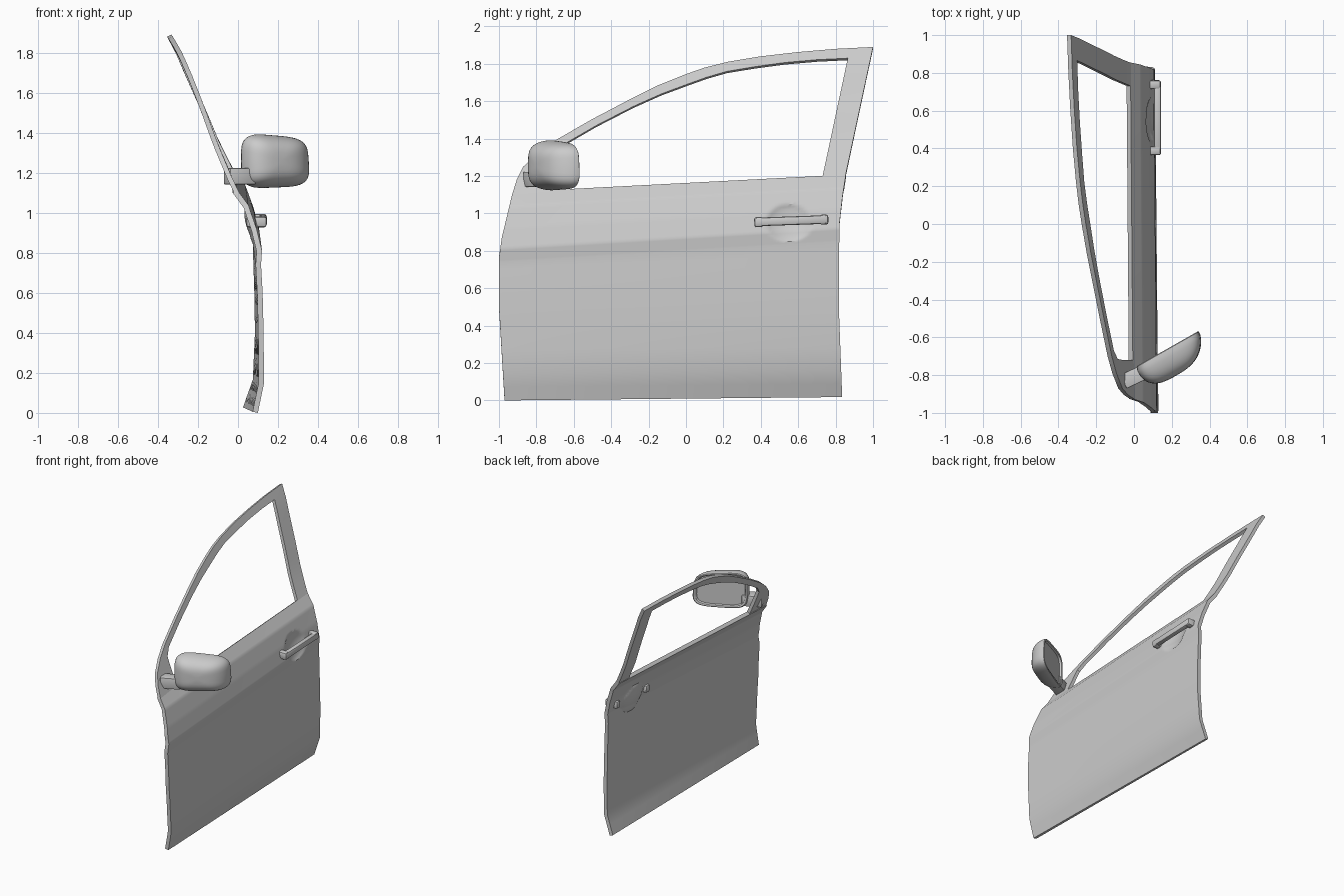
import bpy, bmesh, math
from mathutils import Vector, Matrix

if "Cube" in bpy.data.objects:
    bpy.data.objects.remove(bpy.data.objects["Cube"])

def interp(pts, t):
    """Piecewise linear lookup in sorted (t, value) pairs."""
    if t <= pts[0][0]:
        return pts[0][1]
    for (a, va), (b, vb) in zip(pts, pts[1:]):
        if t <= b:
            return va + (vb - va) * (t - a) / (b - a)
    return pts[-1][1]

def belt(y):
    return 1.163 + 0.052 * y

def levels(y):
    """Outer skin section at station y: (z, x) from sill to roof."""
    s, lo, up, b = y + 1, 0.80 + 0.06 * y, 0.87 + 0.06 * y, belt(y)
    return [(0.01 * s, 0.10 - 0.019 * s), (0.155 + 0.008 * y, 0.13 - 0.008 * s),
            (0.40, 0.128 - 0.001 * s), (0.6, 0.123), (lo, 0.115), (up, 0.12),
            (up + 0.36 * (b - up), 0.093), (up + 0.75 * (b - up), 0.052), (b, -0.004),
            (1.35, -0.105 + 0.015 * s), (1.52, -0.165 + 0.009 * s), (1.70, -0.228),
            (1.80, -0.27), (1.89, -0.317)]

def skin_x(y, z):
    x = interp(levels(y), z) - 0.008 * (y + 1)
    r2 = ((y - 0.55) / 0.12) ** 2 + ((z - 0.95) / 0.10) ** 2   # handle bowl
    return x - 0.03 * (1 - r2) ** 0.8 if r2 < 1 else x

def shade(ob, angle):
    bpy.ops.object.select_all(action='DESELECT')
    ob.select_set(True)
    bpy.context.view_layer.objects.active = ob
    for m in list(ob.modifiers):
        bpy.ops.object.modifier_apply(modifier=m.name)
    bpy.ops.object.shade_smooth_by_angle(angle=math.radians(angle))

def make(name, verts, faces, angle=30, thickness=0, fix=False):
    me = bpy.data.meshes.new(name)
    me.from_pydata([tuple(v) for v in verts], [], faces)
    if fix:
        bm = bmesh.new()
        bm.from_mesh(me)
        bmesh.ops.recalc_face_normals(bm, faces=bm.faces)
        bm.to_mesh(me)
        bm.free()
    ob = bpy.data.objects.new(name, me)
    bpy.context.collection.objects.link(ob)
    if thickness:
        m = ob.modifiers.new("thickness", 'SOLIDIFY')
        m.thickness, m.offset = thickness, -1
    shade(ob, angle)

def box(name, loc, size, rot=(0, 0, 0), bevel=0.008):
    bpy.ops.mesh.primitive_cube_add(size=1, location=loc, rotation=rot)
    ob = bpy.context.object
    ob.name, ob.scale = name, size
    bpy.ops.object.transform_apply(location=False, rotation=False, scale=True)
    m = ob.modifiers.new("bevel", 'BEVEL')
    m.width, m.segments = bevel, 2
    shade(ob, 35)

# Door panel: grid between the front and rear edges, from sill to belt line
front = [(0, -0.97), (0.5, -1.0), (0.76, -1.0), (0.87, -0.985), (1.1, -0.93), (1.2, -0.9)]
rear = [(0.02, 0.835), (0.5, 0.817), (0.94, 0.82), (1.1, 0.838), (1.21, 0.855)]
rows = [0, 0.5, 1, 1.5, 2, 2.5, 3, 3.5, 3.75]
rows += [4 + i / 8 for i in range(8)] + [5 + 3 * i / 24 for i in range(25)]
cols = [0.03 * i for i in range(25)] + [0.73 + 0.009 * i for i in range(31)]
verts = []
for k in rows:
    for u in cols:
        y = -1 + 1.83 * u
        for _ in range(5):
            lv = levels(y)
            i = min(int(k), 7)
            z = lv[i][0] + (lv[i + 1][0] - lv[i][0]) * (k - i)
            f, r = interp(front, z), interp(rear, z)
            y = f + (r - f) * u
        verts.append((skin_x(y, z), y, z))
n = len(cols)
faces = [(j * n + i, j * n + i + 1, (j + 1) * n + i + 1, (j + 1) * n + i)
         for j in range(len(rows) - 1) for i in range(n - 1)]
make("door_panel", verts, faces, 35, 0.027)

# Window frame: corner plate, arched rail and rear pillar as one strip
outer = [(-0.93, 1.10), (-0.905, 1.18), (-0.87, 1.25), (-0.79, 1.325), (-0.70, 1.39),
         (-0.5, 1.505), (-0.3, 1.61), (-0.15, 1.685), (0, 1.745), (0.1, 1.78), (0.22, 1.81),
         (0.4, 1.84), (0.6, 1.863), (0.8, 1.88), (1.0, 1.89)]
inner = [(-0.72, 1.12), (-0.72, 1.18), (-0.72, 1.25), (-0.715, 1.31), (-0.67, 1.36),
         (-0.48, 1.47), (-0.28, 1.573), (-0.13, 1.64), (0.01, 1.692), (0.11, 1.728), (0.22, 1.76),
         (0.37, 1.785), (0.53, 1.807), (0.7, 1.822), (0.865, 1.83)]
for i in range(1, 9):
    t = i / 8
    outer.append((1.0 - 0.147 * t, 1.89 - 0.685 * t))
    inner.append((0.865 - 0.135 * t, 1.83 - 0.632 * t))
verts = [(skin_x(y, z), y, z) for p in zip(inner, outer) for y, z in p]
faces = [(2 * i, 2 * i + 2, 2 * i + 3, 2 * i + 1) for i in range(len(inner) - 1)]
make("window_frame", verts, faces, 25, 0.024)

# Door handle: two end posts through the skin and a rounded grip
tilt = math.radians(2)
for name, y, z in (("handle_post_front", 0.388, 0.954), ("handle_post_rear", 0.738, 0.967)):
    box(name, (0.092, y, z), (0.1, 0.046, 0.054), (tilt, 0, 0), 0.012)
box("handle_grip", (0.125, 0.563, 0.961), (0.038, 0.395, 0.046), (tilt, 0, 0), 0.011)

# Mirror housing: rounded-rectangle rings shrinking forward, with recessed glass
N, W, H, D = 48, 0.192, 0.131, 0.143
turn = Matrix.Rotation(math.radians(29.6), 3, 'Z')
centre = Vector((0.178, -0.664, 1.256))

def ring(depth, sw, sh):
    pts = []
    for i in range(N):
        a = 2 * math.pi * i / N
        c, s = math.cos(a), math.sin(a)
        u = math.copysign(abs(c) ** 0.5, c) * sw * W
        w = math.copysign(abs(s) ** 0.5, s) * sh * H
        w *= 1 - 0.3 * u - (0.25 * u if w > 0 else 0)           # lower toward the tip
        u += -0.22 * depth - (0.07 * w if u > 0 else 0)
        pts.append(centre + turn @ Vector((u, -depth, w)))
    return pts

steps = [(0.014, 0.86, 0.84), (0.0, 0.89, 0.87), (-0.004, 0.95, 0.94), (0.0, 0.98, 0.98)]
for i in range(1, 13):
    a = i / 12 * math.pi / 2 * 0.985
    s = math.cos(a) ** 0.7
    steps.append((D * math.sin(a) ** 0.95, s, s ** 0.85))
verts = [p for st in steps for p in ring(*st)]
faces = [(j * N + i, j * N + (i + 1) % N, (j + 1) * N + (i + 1) % N, (j + 1) * N + i)
         for j in range(len(steps) - 1) for i in range(N)]
faces += [tuple(range(N)), tuple(range((len(steps) - 1) * N, len(steps) * N))]
make("mirror_housing", verts, faces, 40, fix=True)

# Mirror arm joining the corner plate to the housing
box("mirror_arm", (0.008, -0.805, 1.182), (0.14, 0.08, 0.08), (0, 0, math.radians(25)), 0.004)
